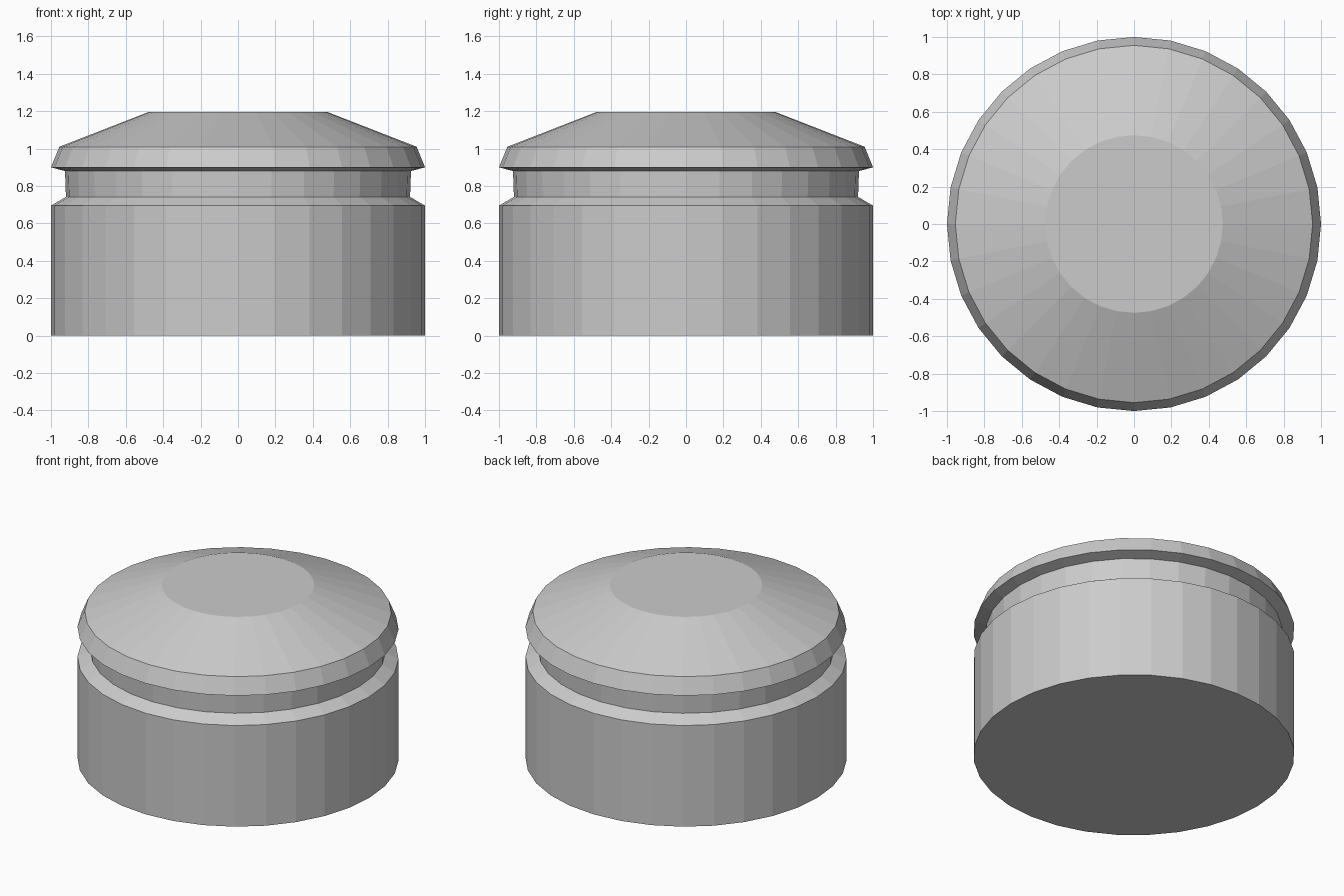
import bpy
import bmesh
from math import cos, sin, tau

if "Cube" in bpy.data.objects:
    bpy.data.objects.remove(bpy.data.objects["Cube"])

SIDES = 32


def lathe(name, profile):
    """Spin a (radius, height) profile into a closed, flat-faced solid."""
    bm = bmesh.new()
    rings = [[bm.verts.new((r * cos(tau * i / SIDES), r * sin(tau * i / SIDES), z))
              for i in range(SIDES)] for r, z in profile]
    for low, high in zip(rings, rings[1:]):
        for i in range(SIDES):
            j = (i + 1) % SIDES
            bm.faces.new((low[i], low[j], high[j], high[i]))
    bm.faces.new(rings[0][::-1])
    bm.faces.new(rings[-1])
    mesh = bpy.data.meshes.new(name)
    bm.to_mesh(mesh)
    bm.free()
    obj = bpy.data.objects.new(name, mesh)
    bpy.context.collection.objects.link(obj)
    return obj


# Round container: base wall, shoulder bevel, groove, flared lid rim, sloped lid, flat top
lathe("lidded_container", [
    (1.0, 0.0), (1.0, 0.695),
    (0.92, 0.742), (0.925, 0.88),
    (1.0, 0.9), (0.955, 1.01),
    (0.475, 1.197),
])
